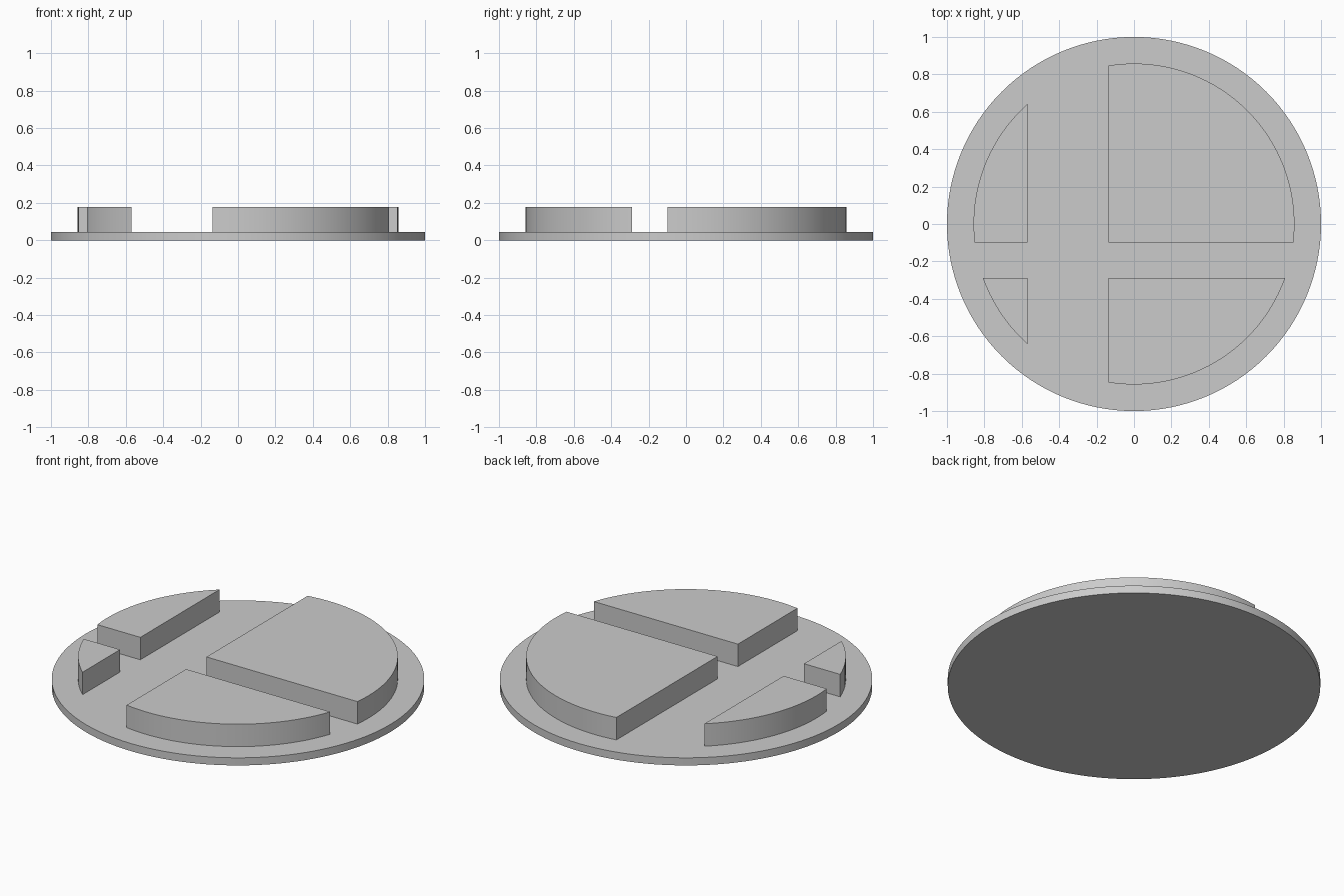
import bpy, bmesh, math

cube = bpy.data.objects.get("Cube")
if cube:
    bpy.data.objects.remove(cube, do_unlink=True)

BASE_TOP, TOP = 0.045, 0.178
RADIUS = 0.858
SLOT_X = {-1: -0.57, 1: -0.137}   # edges of the long slot
SLOT_Y = {-1: -0.29, 1: -0.10}    # edges of the cross slot

grey = bpy.data.materials.new("plain_grey")
grey.use_nodes = True
color = (0.6, 0.6, 0.6, 1)
grey.diffuse_color = color
grey.node_tree.nodes["Principled BSDF"].inputs["Base Color"].default_value = color


def extrude_profile(name, points, z0, z1):
    """Solid prism from a flat outline."""
    bm = bmesh.new()
    face = bm.faces.new([bm.verts.new((x, y, z0)) for x, y in points])
    top = bmesh.ops.extrude_face_region(bm, geom=[face], use_keep_orig=True)
    verts = [v for v in top["geom"] if isinstance(v, bmesh.types.BMVert)]
    bmesh.ops.translate(bm, verts=verts, vec=(0, 0, z1 - z0))
    bmesh.ops.recalc_face_normals(bm, faces=bm.faces)
    mesh = bpy.data.meshes.new(name)
    bm.to_mesh(mesh)
    bm.free()
    mesh.materials.append(grey)
    obj = bpy.data.objects.new(name, mesh)
    bpy.context.collection.objects.link(obj)
    bpy.ops.object.select_all(action="DESELECT")
    obj.select_set(True)
    bpy.context.view_layer.objects.active = obj
    bpy.ops.object.shade_smooth_by_angle(angle=math.radians(30))


def arc(radius, start, sweep, steps):
    return [(radius * math.cos(start + sweep * i / steps),
             radius * math.sin(start + sweep * i / steps)) for i in range(steps + 1)]


# Thin round base
extrude_profile("base_disc", arc(1, 0, math.tau, 128)[:-1], 0, BASE_TOP)

# Four raised sectors separated by the crossing slots
for sx, side in ((-1, "right"), (1, "left")):
    for sy, end in ((-1, "front"), (1, "back")):
        cx, cy = SLOT_X[sx], SLOT_Y[sy]
        start = math.atan2(cy, sx * math.sqrt(RADIUS**2 - cy**2))
        stop = math.atan2(sy * math.sqrt(RADIUS**2 - cx**2), cx)
        sweep = math.remainder(stop - start, math.tau)
        steps = max(8, round(abs(sweep) / math.tau * 128))
        outline = [(cx, cy)] + arc(RADIUS, start, sweep, steps)
        extrude_profile(f"{end}_{side}_raised_sector", outline, BASE_TOP, TOP)
